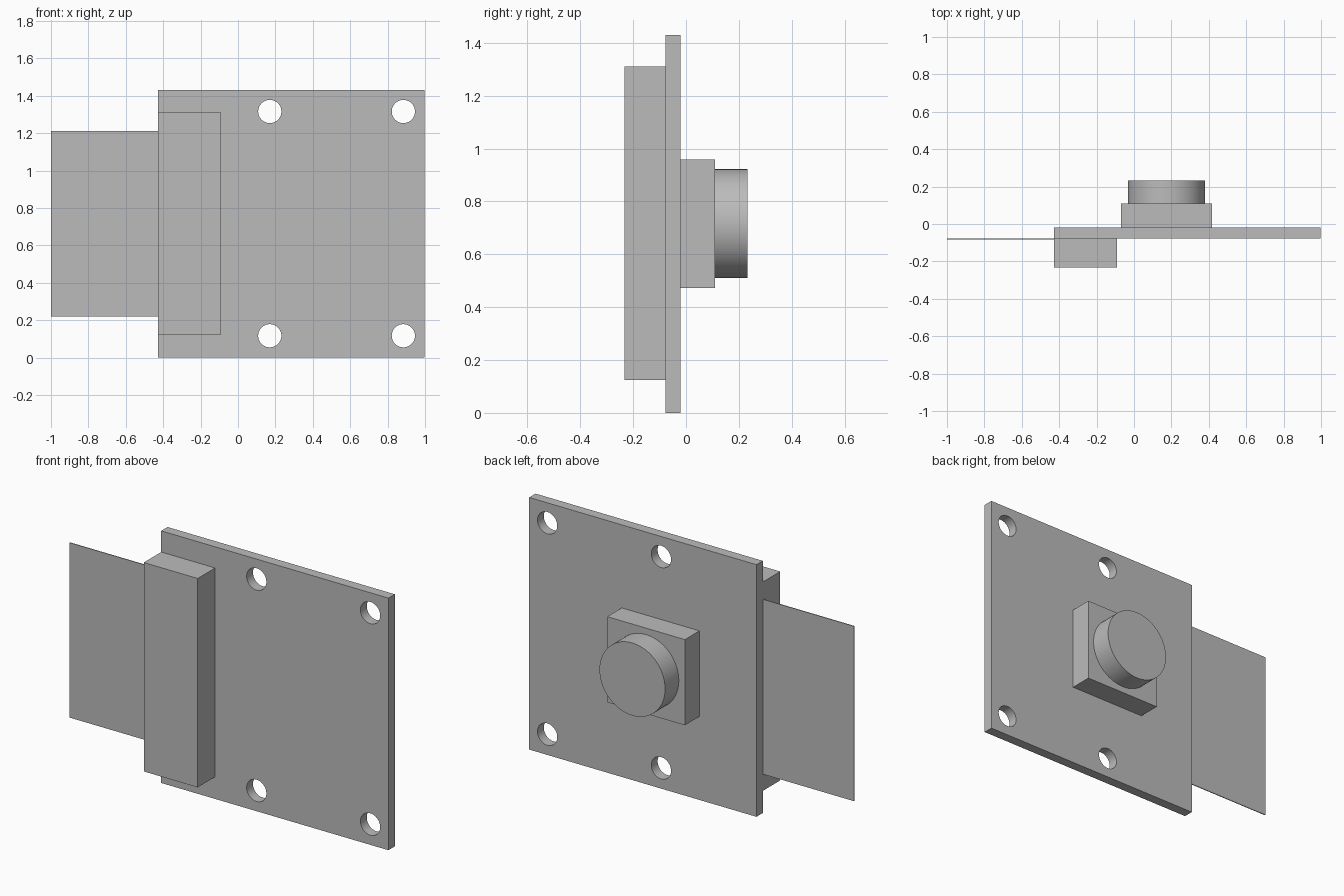
import bpy
import math

cube = bpy.data.objects.get("Cube")
if cube:
    bpy.data.objects.remove(cube, do_unlink=True)

# Single grey material
grey = bpy.data.materials.new("plain_grey")
grey.use_nodes = True
colour = (0.5, 0.5, 0.5, 1)
grey.diffuse_color = colour
grey.node_tree.nodes["Principled BSDF"].inputs["Base Color"].default_value = colour


def box(name, x, y, z):
    """Box spanning the given (low, high) ranges."""
    spans = (x, y, z)
    bpy.ops.mesh.primitive_cube_add(size=1, location=[(a + b) / 2 for a, b in spans])
    ob = bpy.context.object
    ob.name = name
    ob.scale = [b - a for a, b in spans]
    bpy.ops.object.transform_apply(location=False, rotation=False, scale=True)
    ob.data.materials.append(grey)
    return ob


def disc(name, x, z, radius, y):
    """Cylinder along the y axis."""
    bpy.ops.mesh.primitive_cylinder_add(
        vertices=64, radius=radius, depth=y[1] - y[0],
        location=(x, (y[0] + y[1]) / 2, z), rotation=(math.pi / 2, 0, 0))
    ob = bpy.context.object
    ob.name = name
    ob.data.materials.append(grey)
    bpy.ops.object.shade_smooth_by_angle(angle=math.radians(30))
    return ob


FRONT, BACK = -0.077, -0.02     # faces of the circuit board
MID_Z = 0.716

# Circuit board with four mounting holes
board = box("circuit_board", (-0.428, 0.998), (FRONT, BACK), (0, 1.43))
for x in (0.17, 0.884):
    for z in (0.117, 1.316):
        cutter = disc("hole_cutter", x, z, 0.062, (-0.2, 0.1))
        cutter.hide_render = True
        cut = board.modifiers.new("hole", "BOOLEAN")
        cut.operation = "DIFFERENCE"
        cut.solver = "EXACT"
        cut.object = cutter
        bpy.context.view_layer.objects.active = board
        bpy.ops.object.modifier_apply(modifier=cut.name)
        bpy.data.objects.remove(cutter, do_unlink=True)
bpy.ops.object.select_all(action="DESELECT")
board.select_set(True)
bpy.context.view_layer.objects.active = board
bpy.ops.object.shade_smooth_by_angle(angle=math.radians(30))

# Connector on the front and the flat ribbon cable leaving it
box("cable_connector", (-0.428, -0.09), (-0.233, FRONT), (0.125, 1.31))
box("ribbon_cable", (-1, -0.428), (FRONT - 0.005, FRONT), (0.22, 1.212))

# Lens housing and round lens on the back
box("lens_housing", (-0.07, 0.417), (BACK, 0.11), (MID_Z - 0.243, MID_Z + 0.243))
disc("lens_barrel", 0.174, MID_Z, 0.206, (0.11, 0.233))
